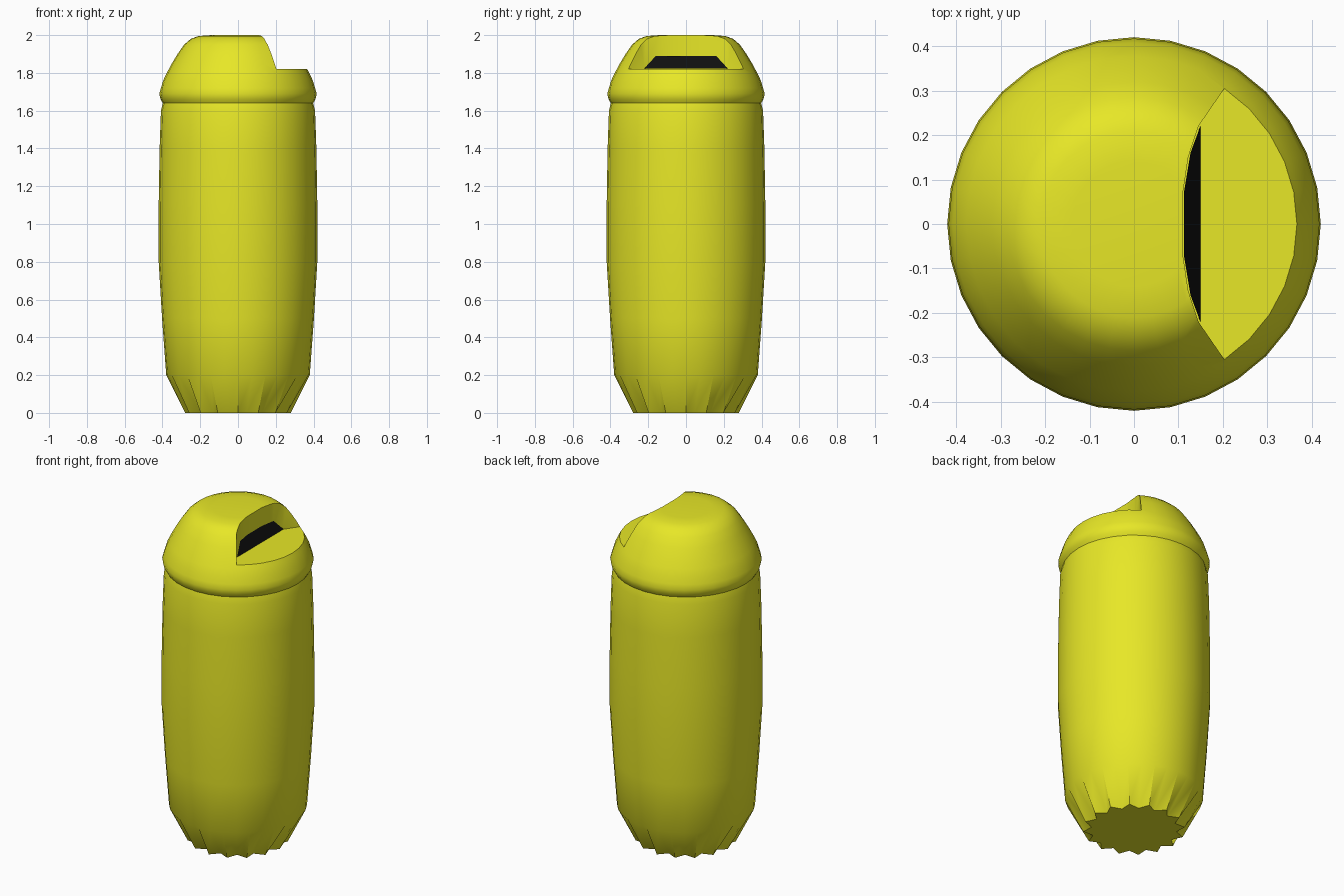
import bpy, math

if "Cube" in bpy.data.objects:
    bpy.data.objects.remove(bpy.data.objects["Cube"])

SIDES = 32


def material(name, color):
    mat = bpy.data.materials.new(name)
    mat.diffuse_color = color
    mat.use_nodes = True
    mat.node_tree.nodes["Principled BSDF"].inputs["Base Color"].default_value = mat.diffuse_color
    return mat


def mesh_object(name, verts, faces, mat=None):
    mesh = bpy.data.meshes.new(name)
    mesh.from_pydata(verts, [], faces)
    mesh.update()
    ob = bpy.data.objects.new(name, mesh)
    bpy.context.collection.objects.link(ob)
    if mat:
        mesh.materials.append(mat)
    return ob


def prism(name, outline, z0, z1):
    n = len(outline)
    verts = [(x, y, z) for z in (z0, z1) for x, y in outline]
    faces = [tuple(reversed(range(n))), tuple(range(n, 2 * n))]
    faces += [(i, (i + 1) % n, n + (i + 1) % n, n + i) for i in range(n)]
    return mesh_object(name, verts, faces)


yellow = material("yellow", (0.8, 0.8, 0.02, 1))
black = material("black", (0.005, 0.005, 0.005, 1))

# Closed body: radius, height, pleat depth on every second side
profile = [
    (0.28, 0.0, 0.045), (0.38, 0.2, 0), (0.402, 0.5, 0), (0.42, 0.8, 0),
    (0.42, 1.1, 0), (0.415, 1.4, 0), (0.408, 1.6, 0), (0.398, 1.64, 0),
    (0.41, 1.66, 0), (0.417, 1.69, 0), (0.408, 1.72, 0), (0.396, 1.76, 0),
    (0.377, 1.80, 0), (0.35, 1.85, 0), (0.32, 1.90, 0), (0.285, 1.95, 0),
    (0.25, 1.98, 0), (0.21, 1.995, 0), (0.14, 2.0, 0),
]
verts, faces = [], []
for r, z, pleat in profile:
    for i in range(SIDES):
        a = 2 * math.pi * i / SIDES
        rr = r - pleat * (i % 2)
        verts.append((rr * math.cos(a), rr * math.sin(a), z))
for k in range(len(profile) - 1):
    for i in range(SIDES):
        j = (i + 1) % SIDES
        faces.append((k * SIDES + i, k * SIDES + j,
                      (k + 1) * SIDES + j, (k + 1) * SIDES + i))
faces.append(tuple(reversed(range(SIDES))))
top = (len(profile) - 1) * SIDES
faces.append(tuple(range(top, top + SIDES)))
body = mesh_object("bin_body", verts, faces, yellow)

# Notch in the dome: curved upright wall and a flat floor
half = [(0.5, 0.40), (0.268, 0.40), (0.2, 0.3), (0.145, 0.22),
        (0.122, 0.15), (0.11, 0.07)]
outline = half + [(x, -y) for x, y in reversed(half)]
cutter = prism("notch_cutter", outline, 1.82, 2.3)
cutter.hide_render = True

mod = body.modifiers.new("notch", 'BOOLEAN')
mod.operation = 'DIFFERENCE'
mod.solver = 'EXACT'
mod.object = cutter
bpy.ops.object.select_all(action='DESELECT')
bpy.context.view_layer.objects.active = body
body.select_set(True)
bpy.ops.object.modifier_apply(modifier=mod.name)
bpy.data.objects.remove(cutter)
bpy.ops.object.shade_smooth_by_angle(angle=math.radians(42))

# Dark slot between the notch floor and wall
slot = [(0.15, -0.222, 1.822), (0.15, 0.222, 1.822), (0.127, 0.16, 1.89),
        (0.112, 0.07, 1.89), (0.112, -0.07, 1.89), (0.127, -0.16, 1.89)]
mesh_object("slot_opening", slot, [(0, 1, 2, 3, 4, 5)], black)
